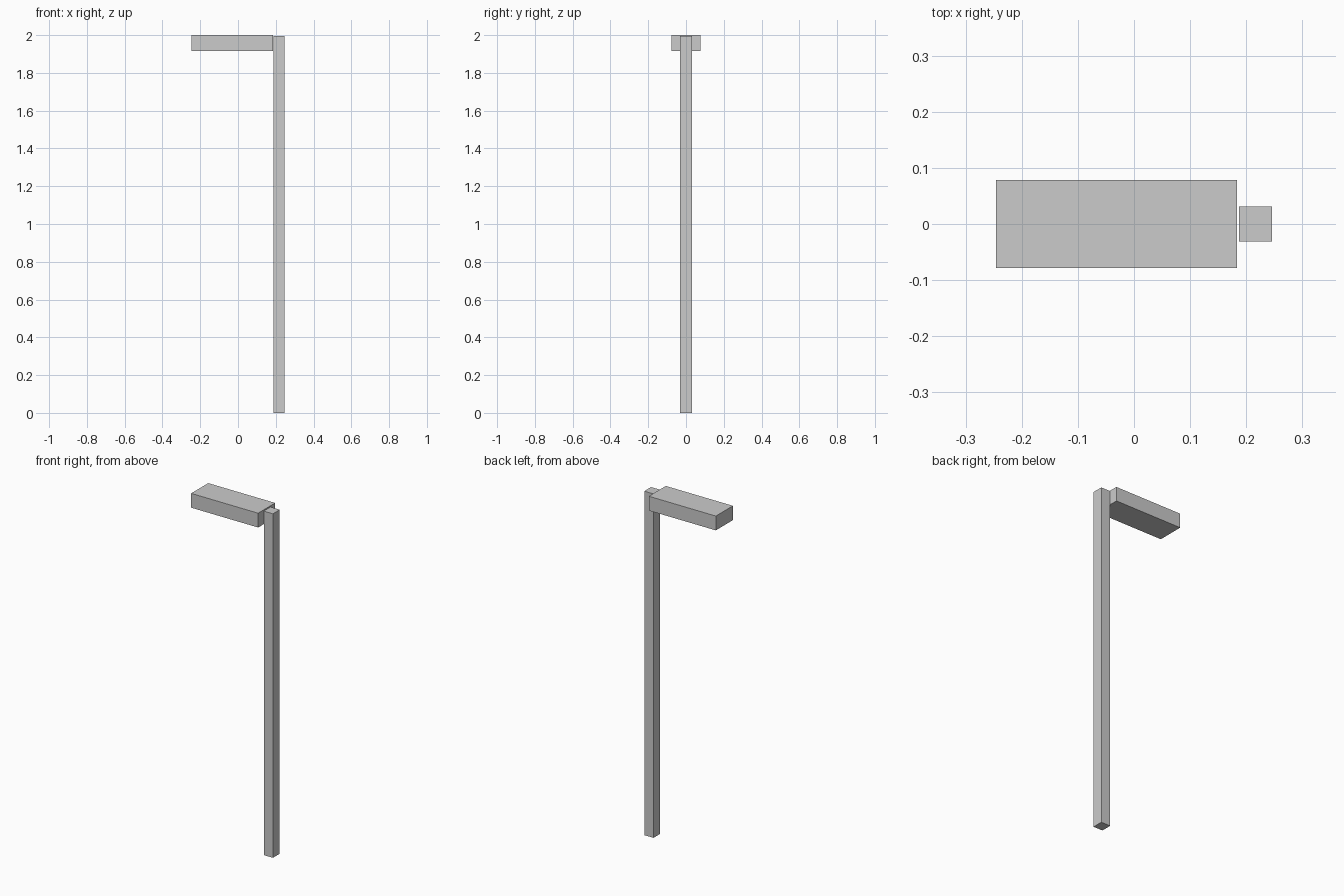
import bpy

if "Cube" in bpy.data.objects:
    bpy.data.objects.remove(bpy.data.objects["Cube"])


def box(name, lo, hi):
    """Axis-aligned box between two opposite corners."""
    centre = [(a + b) / 2 for a, b in zip(lo, hi)]
    bpy.ops.mesh.primitive_cube_add(size=1, location=centre)
    ob = bpy.context.object
    ob.name = name
    ob.scale = [b - a for a, b in zip(lo, hi)]
    bpy.ops.object.transform_apply(location=False, rotation=False, scale=True)
    return ob


# Upright square post
box("post", (0.187, -0.031, 0), (0.246, 0.031, 1.995))

# Lamp head, hung beside the top of the post with a hairline gap
box("lamp_head", (-0.246, -0.078, 1.917), (0.184, 0.078, 2.0))
